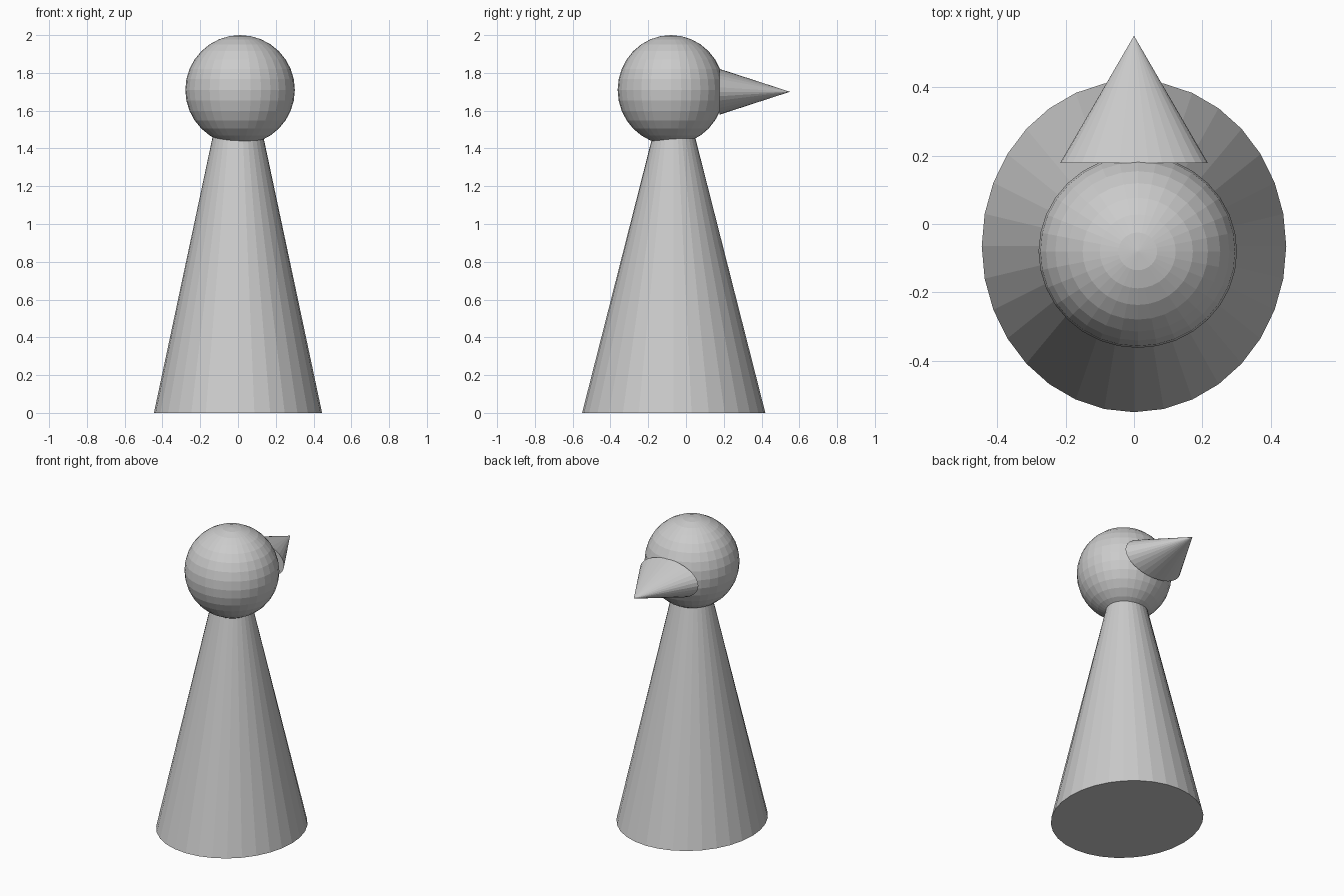
import bpy, math

if "Cube" in bpy.data.objects:
    bpy.data.objects.remove(bpy.data.objects["Cube"])

# Body: tapered elliptical column, its top sunk into the head
H, BASE, TOP = 1.52, (0.445, 0.485), (0.122, 0.098)
bpy.ops.mesh.primitive_cylinder_add(vertices=32, radius=1, depth=H, location=(0, -0.065, H / 2))
body = bpy.context.object
body.name = "body"
for v in body.data.vertices:
    rx, ry = TOP if v.co.z > 0 else BASE
    v.co.x *= rx
    v.co.y *= ry

# Head: slightly flattened sphere
bpy.ops.mesh.primitive_uv_sphere_add(segments=32, ring_count=16, radius=1, location=(0.011, -0.08, 1.71))
head = bpy.context.object
head.name = "head"
head.scale = (0.29, 0.282, 0.29)

# Beak: wide, flat cone pointing to +y
Y0, Y1 = 0.178, 0.55
bpy.ops.mesh.primitive_cone_add(vertices=32, radius1=1, radius2=0, depth=Y1 - Y0,
                                location=(0, (Y0 + Y1) / 2, 1.70),
                                rotation=(-math.pi / 2, 0, 0))
beak = bpy.context.object
beak.name = "beak"
beak.scale = (0.216, 0.121, 1)
